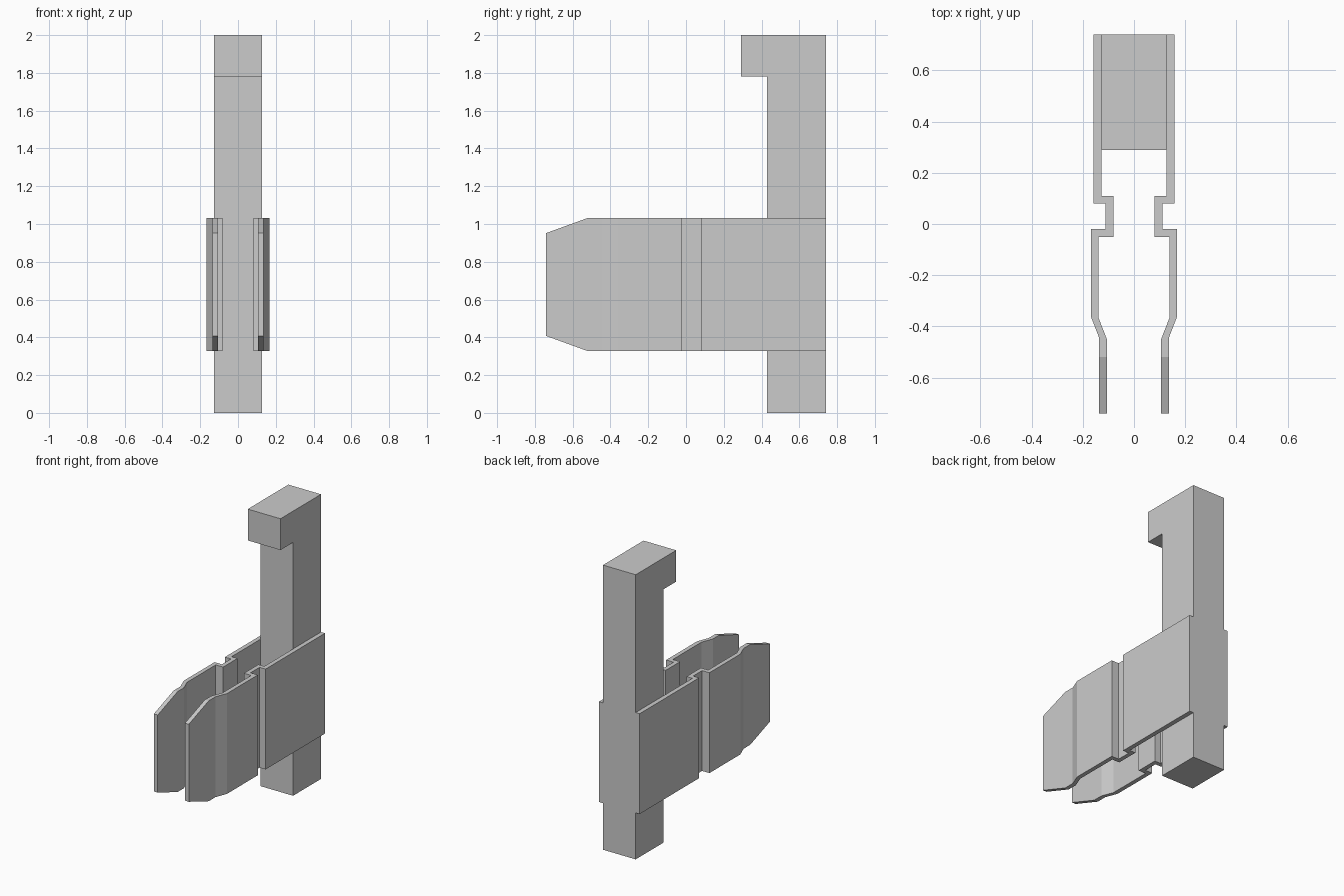
import bpy, bmesh
from mathutils import Vector

if "Cube" in bpy.data.objects:
    bpy.data.objects.remove(bpy.data.objects["Cube"])


def extruded(points, offset):
    """Prism: a flat 3D outline pushed along an offset."""
    bm = bmesh.new()
    face = bm.faces.new([bm.verts.new(p) for p in points])
    ext = bmesh.ops.extrude_face_region(bm, geom=[face])
    moved = [g for g in ext["geom"] if isinstance(g, bmesh.types.BMVert)]
    bmesh.ops.translate(bm, verts=moved, vec=offset)
    bmesh.ops.recalc_face_normals(bm, faces=bm.faces[:])
    return bm


def cut(bm, co, no):
    """Slice off everything on the normal side and cap the opening."""
    res = bmesh.ops.bisect_plane(bm, geom=bm.verts[:] + bm.edges[:] + bm.faces[:],
                                 plane_co=co, plane_no=no, clear_outer=True)
    edges = [g for g in res["geom_cut"] if isinstance(g, bmesh.types.BMEdge)]
    bmesh.ops.contextual_create(bm, geom=edges)
    bmesh.ops.recalc_face_normals(bm, faces=bm.faces[:])


def finish(bm, name):
    mesh = bpy.data.meshes.new(name)
    bm.to_mesh(mesh)
    bm.free()
    obj = bpy.data.objects.new(name, mesh)
    bpy.context.collection.objects.link(obj)
    return obj


# Upright bar with a hook at the top (side profile, y/z)
BAR_X = 0.127
hook = [(0.74, 0), (0.74, 2), (0.29, 2), (0.29, 1.78), (0.43, 1.78), (0.43, 0)]
finish(extruded([(-BAR_X, y, z) for y, z in hook], (2 * BAR_X, 0, 0)), "hooked_bar")

# Bent spring contact plates (top profile of the right one, x/y)
Z0, Z1 = 0.327, 1.032
plate = [(0.127, 0.74), (0.158, 0.74), (0.158, 0.08), (0.111, 0.08),
         (0.111, -0.02), (0.168, -0.02), (0.168, -0.363), (0.136, -0.445),
         (0.136, -0.74), (0.106, -0.74), (0.106, -0.45), (0.138, -0.368),
         (0.138, -0.05), (0.081, -0.05), (0.081, 0.11), (0.127, 0.11)]
bm = extruded([(x, y, Z0) for x, y in plate], (0, 0, Z1 - Z0))

# Tapered front tips, above and below
drop, run = 0.08, 0.22
for z, s in ((Z1, 1), (Z0, -1)):
    cut(bm, Vector((0, -0.74 + run, z)), Vector((0, -drop, s * run)).normalized())

plates = finish(bm, "contact_plates")
plates.modifiers.new("Mirror", "MIRROR").use_axis[0] = True
